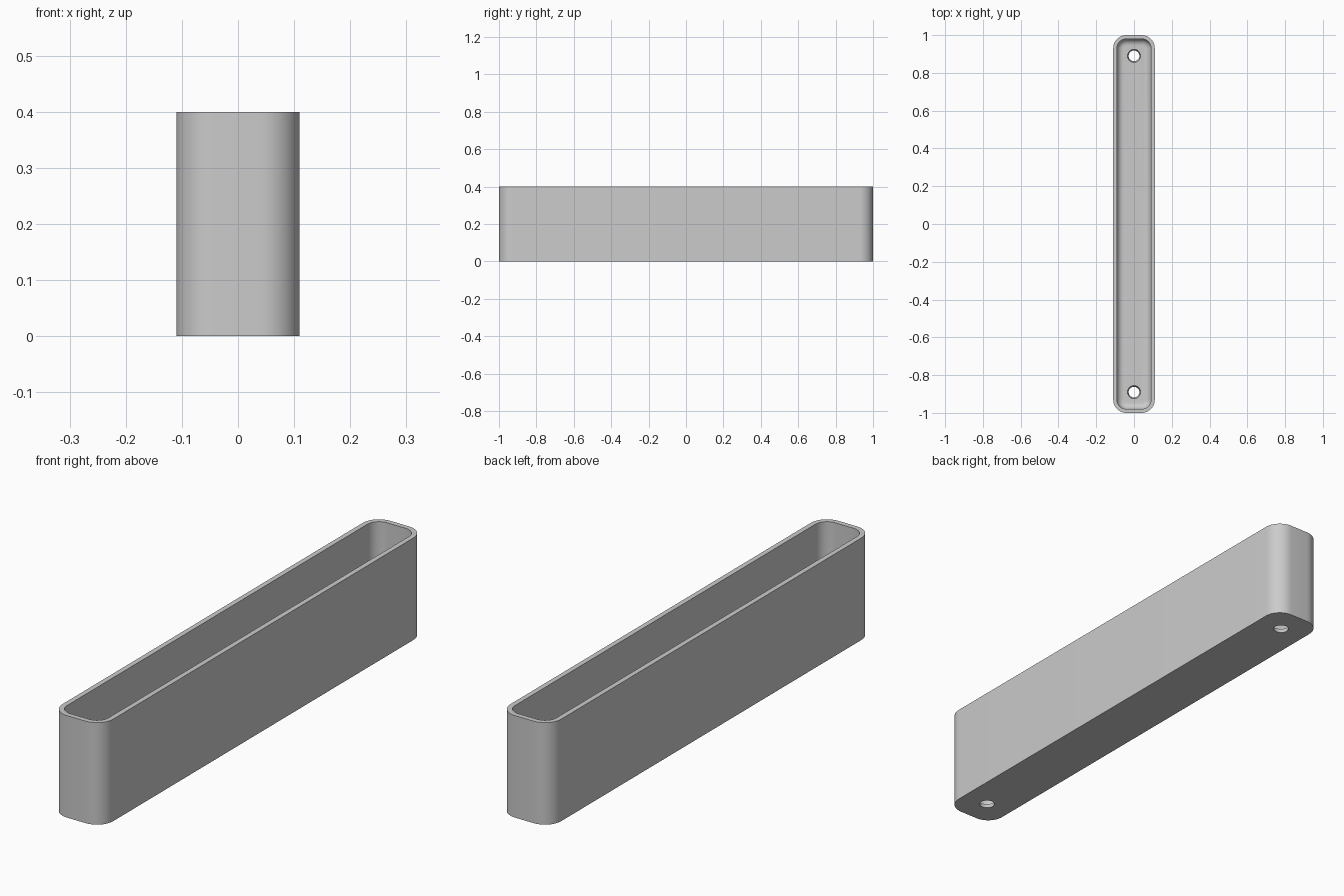
import bpy, bmesh, math

if "Cube" in bpy.data.objects:
    bpy.data.objects.remove(bpy.data.objects["Cube"])

HX, HY, H = 0.11, 1.0, 0.4      # outer half sizes and height
R, WALL, FLOOR, FILLET = 0.07, 0.02, 0.02, 0.035
SEG = 12


def ring(bm, inset, z):
    """Rounded rectangle of vertices, inset from the outer outline."""
    r = R - inset
    cx, cy = HX - R, HY - R
    verts = []
    for k, (sx, sy) in enumerate([(1, 1), (-1, 1), (-1, -1), (1, -1)]):
        for i in range(SEG + 1):
            a = math.pi / 2 * (k + i / SEG)
            verts.append(bm.verts.new((sx * cx + r * math.cos(a), sy * cy + r * math.sin(a), z)))
    return verts


grey = bpy.data.materials.new("light grey")
grey.diffuse_color = (0.6, 0.6, 0.6, 1)
grey.use_nodes = True
grey.node_tree.nodes["Principled BSDF"].inputs["Base Color"].default_value = grey.diffuse_color

# Tray shell: outside wall, rim, inside wall, filleted floor
steps = [(0, 0), (0, H), (WALL, H)]
for i in range(9):
    a = math.pi / 2 * i / 8
    steps.append((WALL + FILLET * (1 - math.cos(a)), FLOOR + FILLET * (1 - math.sin(a))))
bm = bmesh.new()
rings = [ring(bm, *s) for s in steps]
n = len(rings[0])
for lo, hi in zip(rings, rings[1:]):
    for i in range(n):
        j = (i + 1) % n
        bm.faces.new((lo[i], lo[j], hi[j], hi[i]))
bm.faces.new(rings[0][::-1])
bm.faces.new(rings[-1])
bmesh.ops.recalc_face_normals(bm, faces=bm.faces)
mesh = bpy.data.meshes.new("tray")
bm.to_mesh(mesh)
bm.free()
tray = bpy.data.objects.new("tray", mesh)
bpy.context.collection.objects.link(tray)
mesh.materials.append(grey)

# Two screw holes, slightly wider on the inside
cutters = []
for y in (-0.89, 0.89):
    bpy.ops.mesh.primitive_cone_add(vertices=32, radius1=0.025, radius2=0.038,
                                    depth=0.04, location=(0, y, 0.01))
    cutter = bpy.context.object
    cutter.name = "hole_cutter"
    cutter.hide_render = True
    cutter.data.materials.append(grey)
    cutters.append(cutter)
    mod = tray.modifiers.new("hole", 'BOOLEAN')
    mod.operation = 'DIFFERENCE'
    mod.solver = 'EXACT'
    mod.object = cutter

bpy.ops.object.select_all(action='DESELECT')
tray.select_set(True)
bpy.context.view_layer.objects.active = tray
for mod in list(tray.modifiers):
    bpy.ops.object.modifier_apply(modifier=mod.name)
for cutter in cutters:
    bpy.data.objects.remove(cutter)
bpy.ops.object.shade_smooth_by_angle(angle=math.radians(30))
